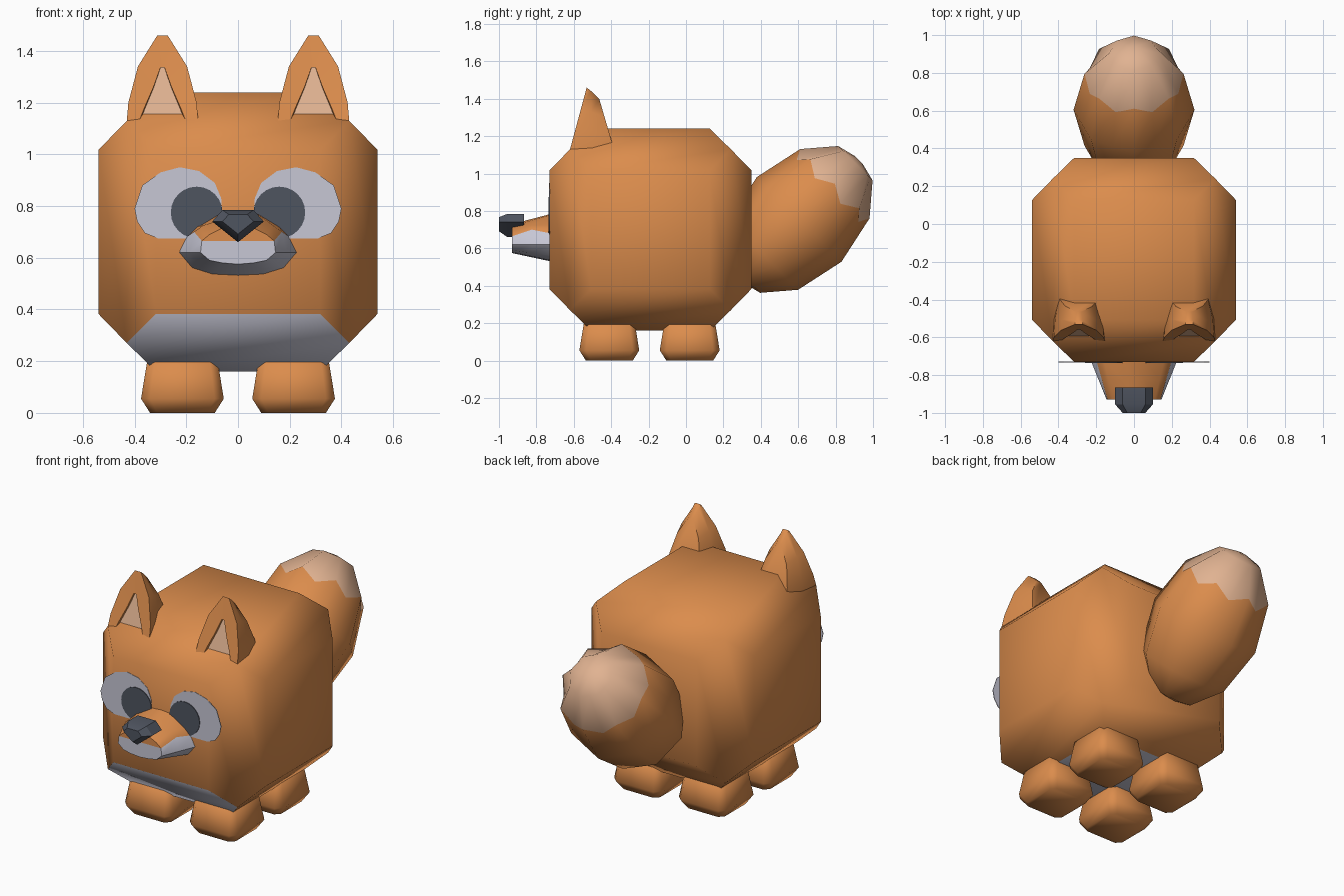
import bpy, bmesh, math
from mathutils import Vector

old = bpy.data.objects.get("Cube")
if old:
    bpy.data.objects.remove(old)


def material(name, rgb):
    m = bpy.data.materials.new(name)
    m.use_nodes = True
    m.diffuse_color = (*rgb, 1)
    m.node_tree.nodes["Principled BSDF"].inputs["Base Color"].default_value = (*rgb, 1)
    return m


ORANGE = material("orange fur", (0.71, 0.264, 0.073))
PALE = material("pale grey fur", (0.57, 0.57, 0.665))
PEACH = material("peach fur", (0.75, 0.448, 0.285))
DARK = material("dark grey", (0.078, 0.089, 0.116))


def finish(name, bm, mats, angle):
    bmesh.ops.recalc_face_normals(bm, faces=bm.faces)
    mesh = bpy.data.meshes.new(name)
    bm.to_mesh(mesh)
    bm.free()
    for m in mats:
        mesh.materials.append(m)
    ob = bpy.data.objects.new(name, mesh)
    bpy.context.collection.objects.link(ob)
    bpy.ops.object.select_all(action="DESELECT")
    ob.select_set(True)
    bpy.context.view_layer.objects.active = ob
    bpy.ops.object.shade_smooth_by_angle(angle=math.radians(angle))
    return ob


def loft(name, rings, mats, angle=40, rule=None, cap_rows=False):
    """Skin closed rings; rule(ring, segment) gives the material of a face.
    The caps use segment -1, or their row number when cut into rows."""
    rule = rule or (lambda r, s: 0)
    bm = bmesh.new()
    vs = [[bm.verts.new(p) for p in ring] for ring in rings]
    n = len(rings[0])
    for r in range(len(vs) - 1):
        for s in range(n):
            t = (s + 1) % n
            f = bm.faces.new((vs[r][s], vs[r][t], vs[r + 1][t], vs[r + 1][s]))
            f.material_index = rule(r, s)
    bm.faces.new(vs[0]).material_index = rule(0, -1)
    last = len(vs) - 1
    if cap_rows:
        for k in range(n // 2):
            ids = dict.fromkeys((k, k + 1, n - k - 1, (n - k) % n))
            bm.faces.new([vs[last][i] for i in ids]).material_index = rule(last, k)
    else:
        bm.faces.new(vs[last]).material_index = rule(last, -1)
    return finish(name, bm, mats, angle)


def mirrored(half):
    """Close a half outline whose first and last points lie on the middle."""
    return half + [(-x, z) for x, z in half[-2:0:-1]]


# Body: cube with every side inset and pushed outwards
bm = bmesh.new()
bmesh.ops.create_cube(bm, size=0.86)
bmesh.ops.inset_individual(bm, faces=bm.faces[:], thickness=0.16, depth=0.11)
bmesh.ops.translate(bm, verts=bm.verts, vec=(0, -0.19, 0.70))
bm.normal_update()
for f in bm.faces:
    c = f.calc_center_median()
    front_low = c.y < -0.55 and c.z < 0.4 and abs(c.x) < 0.05
    if front_low or c.z < 0.17:
        f.material_index = 1
finish("body", bm, [ORANGE, PALE], 60)

# Legs: square blocks with cut corners
LEG = [(0.125, 0), (0.16, 0.055), (0.137, 0.195), (0.105, 0.215)]
for side, sx in (("left", 1), ("right", -1)):
    for place, cy in (("front", -0.41), ("back", 0.02)):
        rings = []
        for h, z in LEG:
            k = h * 0.78
            sq = [(h, -k), (h, k), (k, h), (-k, h), (-h, k), (-h, -k), (-k, -h), (k, -h)]
            rings.append([(sx * 0.215 + x, cy + y, z) for x, y in sq])
        loft(f"{place}_{side}_leg", rings, [ORANGE], 65)

# Ears: leaning arch, narrower behind, with a sunken peach front
ARCH = [(-0.138, 1.13), (-0.132, 1.20), (-0.095, 1.34), (-0.02, 1.46)]
INNER = [(-0.09, 1.13), (-0.07, 1.18), (-0.035, 1.26), (-0.008, 1.335)]


def arch(half):
    return half + [(-x, z) for x, z in reversed(half)]


for side, sx in (("left", 1), ("right", -1)):
    cx = sx * 0.292
    back = [(cx + x * 0.75, -0.385 - (z - 1.13) * 0.24, 1.13 + (z - 1.13) * 0.82)
            for x, z in arch(ARCH)]
    mid = [(cx + x * 0.95, -0.50 - (z - 1.13) * 0.03, 1.13 + (z - 1.13) * 0.95)
           for x, z in arch(ARCH)]
    rim = [(cx + x, -0.62 + (z - 1.13) * 0.27, z) for x, z in arch(ARCH)]
    lip = [(cx + x, -0.615 + (z - 1.13) * 0.27, z) for x, z in arch(INNER)]
    sunk = [(cx + x * 0.95, -0.60 + (z - 1.13) * 0.27, z) for x, z in arch(INNER)]
    loft(f"{side}_ear", [back, mid, rim, lip, sunk], [ORANGE, PEACH], 50,
         lambda r, s: int(r == 4))

# Eyes: thin plates standing just in front of the face
EYE = [(0.40, 0.79), (0.37, 0.88), (0.30, 0.93), (0.225, 0.95), (0.15, 0.935),
       (0.09, 0.89), (0.065, 0.83), (0.06, 0.76), (0.09, 0.70), (0.15, 0.675),
       (0.31, 0.675), (0.36, 0.695), (0.39, 0.74)]
PUPIL = [(0.16 + 0.1 * math.cos(a * math.tau / 24), 0.775 + 0.1 * math.sin(a * math.tau / 24))
         for a in range(24)]
for side, sx in (("left", 1), ("right", -1)):
    for part, shape, y, mat in (("eye", EYE, -0.732, PALE), ("pupil", PUPIL, -0.736, DARK)):
        loft(f"{side}_{part}", [[(sx * x, d, z) for x, z in shape] for d in (y + 0.004, y)],
             [mat], 30)

# Snout: tapering, orange above and pale below
ROOT = [(0, 0.785), (0.06, 0.78), (0.16, 0.72), (0.2, 0.68),
        (0.23, 0.62), (0.18, 0.56), (0.10, 0.535), (0, 0.53)]
TIP = [(0, 0.73), (0.05, 0.72), (0.11, 0.69), (0.14, 0.665),
       (0.145, 0.62), (0.11, 0.59), (0.06, 0.58), (0, 0.575)]
LIFT = [0, 0, 0.02, 0.028, 0, 0, 0, 0]
MID = [((a + c) / 2, (b + d) / 2 + e) for (a, b), (c, d), e in zip(ROOT, TIP, LIFT)]
loft("snout", [[(x, y, z) for x, z in mirrored(half)]
               for half, y in ((ROOT, -0.72), (MID, -0.825), (TIP, -0.93))],
     [ORANGE, PALE], 50,
     lambda r, s: int(3 <= s <= 10), cap_rows=True)

# Nose: five-sided block with a bevelled front
NOSE = [(-0.06, 0.785), (0.06, 0.785), (0.10, 0.74), (0, 0.66), (-0.10, 0.74)]
loft("nose", [[(x * k, y, 0.74 + (z - 0.74) * k) for x, z in NOSE]
              for y, k in ((-0.865, 1), (-0.955, 1), (-1.0, 0.6))], [DARK], 30)

# Tail: eight-sided egg tilted up, with a zigzag peach tip
axis = Vector((0, 1, 1)).normalized()
up = Vector((0, -1, 1)).normalized()
centre = Vector((0, 0.605, 0.755))
SECTIONS = [(-0.45, 0.03), (-0.425, 0.13), (-0.27, 0.262), (0, 0.32),
            (0.27, 0.262), (0.425, 0.13), (0.45, 0.03)]
rings = []
for i, (along, radius) in enumerate(SECTIONS):
    ring = []
    for s in range(16):
        d, r = along, radius
        if s % 2:
            if i == 4:
                d, r = 0.215, 0.274
            r *= math.cos(math.pi / 8)
        a = s * math.tau / 16
        ring.append(centre + axis * d + up * r * math.cos(a) + Vector((r * math.sin(a), 0, 0)))
    rings.append(ring)
loft("tail", rings, [ORANGE, PEACH], 60, lambda r, s: int(r >= 4))
